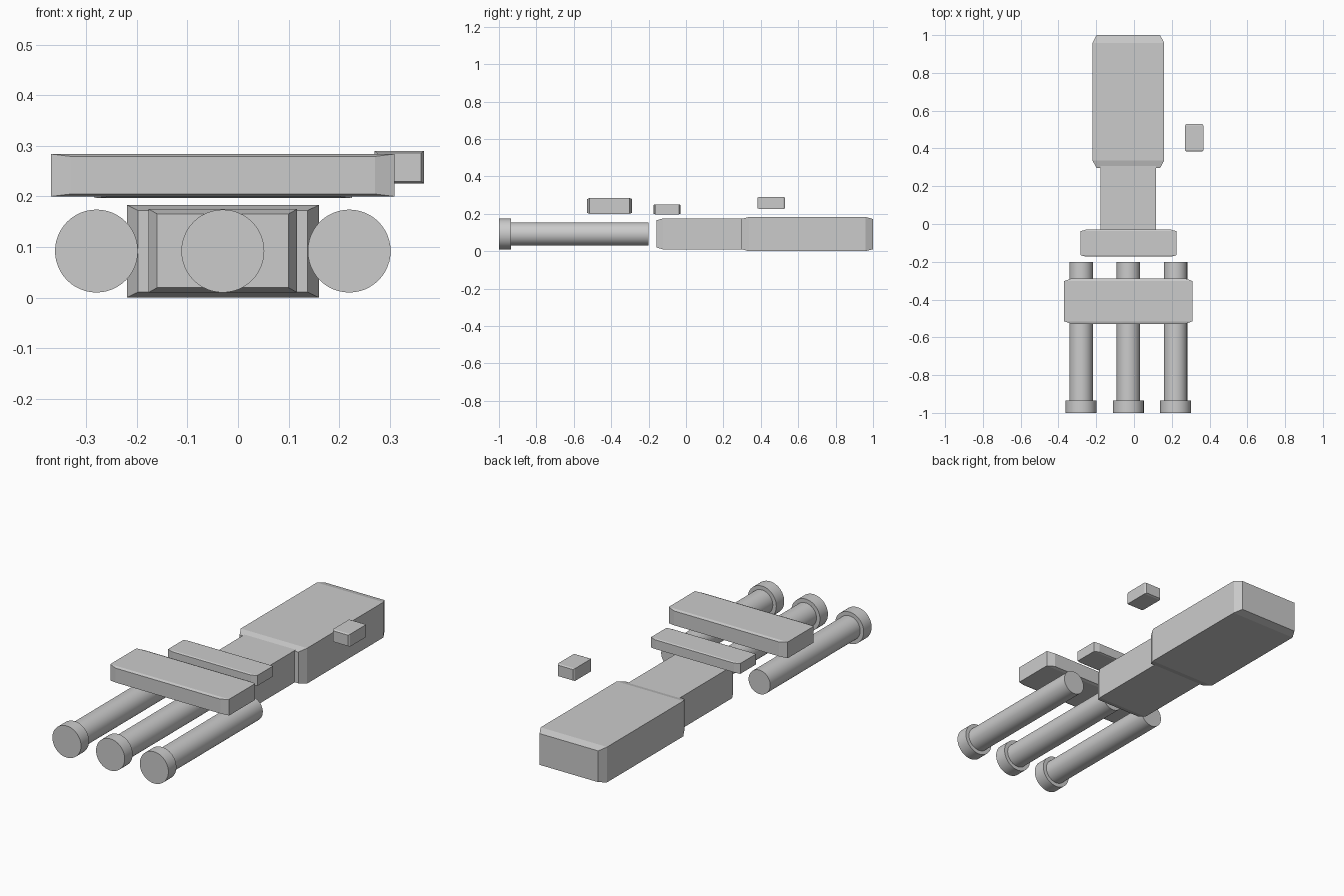
import bpy, bmesh, math
from mathutils import Matrix

if "Cube" in bpy.data.objects:
    bpy.data.objects.remove(bpy.data.objects["Cube"])


def finish(name, bm, smooth=False):
    bmesh.ops.recalc_face_normals(bm, faces=bm.faces)
    mesh = bpy.data.meshes.new(name)
    bm.to_mesh(mesh)
    bm.free()
    obj = bpy.data.objects.new(name, mesh)
    bpy.context.collection.objects.link(obj)
    if smooth:
        bpy.ops.object.select_all(action='DESELECT')
        obj.select_set(True)
        bpy.context.view_layer.objects.active = obj
        bpy.ops.object.shade_smooth_by_angle(angle=math.radians(35))
    return obj


def tapered_box(name, x, y, z, f=0.058):
    """Box lofted along y, with both ends chamfered in proportion to its size."""
    ix, iy, iz = (f * (r[1] - r[0]) for r in (x, y, z))
    bm = bmesh.new()
    rings = []
    for py, k in ((y[0], 1), (y[0] + iy, 0), (y[1] - iy, 0), (y[1], 1)):
        x0, x1, z0, z1 = x[0] + k * ix, x[1] - k * ix, z[0] + k * iz, z[1] - k * iz
        rings.append([bm.verts.new((px, py, pz))
                      for px, pz in ((x0, z0), (x1, z0), (x1, z1), (x0, z1))])
    for a, b in zip(rings, rings[1:]):
        for i in range(4):
            j = (i + 1) % 4
            bm.faces.new((a[i], a[j], b[j], b[i]))
    bm.faces.new(rings[0])
    bm.faces.new(rings[-1])
    return finish(name, bm)


def tube(name, x, y0, y1, radius, z=0.092):
    """Solid cylinder lying along y."""
    bm = bmesh.new()
    place = Matrix.Translation((x, (y0 + y1) / 2, z)) @ Matrix.Rotation(math.pi / 2, 4, 'X')
    bmesh.ops.create_cone(bm, cap_ends=True, segments=48, radius1=radius,
                          radius2=radius, depth=y1 - y0, matrix=place)
    return finish(name, bm, smooth=True)


# Main body and its narrower neck
tapered_box("rear_body", (-0.22, 0.16), (0.296, 1.0), (0.0, 0.183))
tapered_box("neck", (-0.177, 0.117), (-0.157, 0.42), (0.01, 0.175))

# Floating cross plates and side block
tapered_box("front_plate", (-0.37, 0.31), (-0.529, -0.288), (0.20, 0.284))
tapered_box("middle_plate", (-0.284, 0.226), (-0.173, -0.03), (0.197, 0.251))
tapered_box("side_block", (0.27, 0.368), (0.383, 0.529), (0.226, 0.29))

# Three barrels with wider end rings
for label, x in (("left", -0.28), ("middle", -0.03), ("right", 0.22)):
    tube(label + "_barrel", x, -0.96, -0.2, 0.062)
    tube(label + "_barrel_ring", x, -1.0, -0.935, 0.082)
